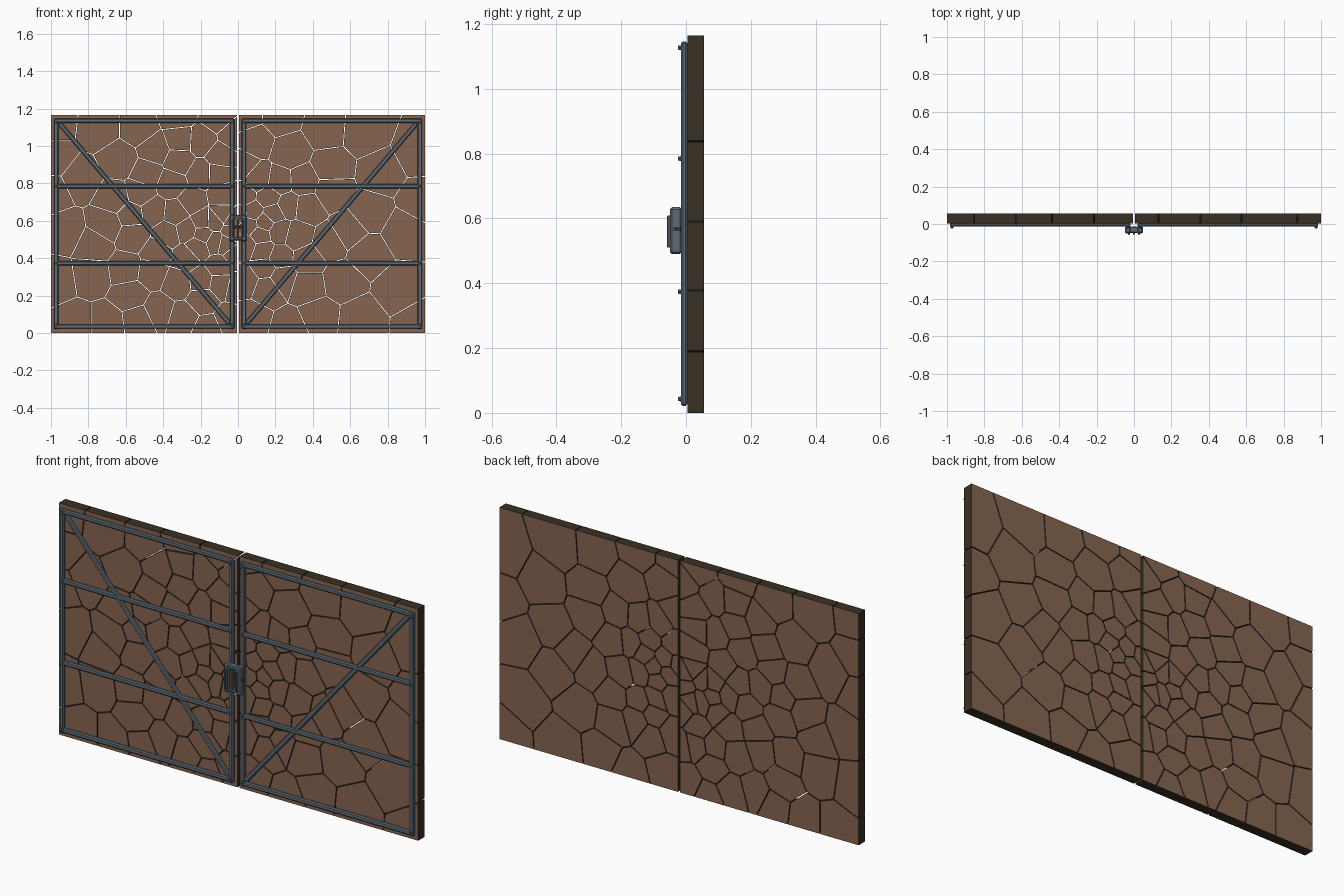
import bpy, bmesh, math, random
from mathutils import Vector

cube = bpy.data.objects.get("Cube")
if cube:
    bpy.data.objects.remove(cube, do_unlink=True)
random.seed(11)

HEIGHT = 1.165
FRONT, BACK = 0.004, 0.056
CRACK = 0.0022          # half width of a crack
SLIT = 0.006            # half width of the slit between leaves


def material(name, rgb):
    m = bpy.data.materials.new(name)
    m.use_nodes = True
    m.diffuse_color = (*rgb, 1)
    m.node_tree.nodes["Principled BSDF"].inputs["Base Color"].default_value = (*rgb, 1)
    return m


WOOD = material("brown wood", (0.24, 0.13, 0.08))
CORE = material("dark wood core", (0.04, 0.03, 0.018))
STEEL = material("blue grey steel", (0.11, 0.145, 0.175))


def finish(bm, name, mats, bevel=0):
    bmesh.ops.recalc_face_normals(bm, faces=bm.faces[:])
    mesh = bpy.data.meshes.new(name)
    bm.to_mesh(mesh)
    bm.free()
    for m in mats:
        mesh.materials.append(m)
    ob = bpy.data.objects.new(name, mesh)
    bpy.context.collection.objects.link(ob)
    if bevel:
        mod = ob.modifiers.new("chamfer", "BEVEL")
        mod.width, mod.segments = bevel, 1
    return ob


def box(name, x, y, z, mat=STEEL, bevel=0.004):
    bm = bmesh.new()
    bmesh.ops.create_cube(bm, size=1)
    for v in bm.verts:
        v.co = [lo + (c + 0.5) * (hi - lo) for c, (lo, hi) in zip(v.co, (x, y, z))]
    return finish(bm, name, [mat], bevel)


def clip(poly, point, normal):
    """Keep the part of a polygon behind a line."""
    out = []
    for a, b in zip(poly, poly[1:] + poly[:1]):
        da, db = (a - point).dot(normal), (b - point).dot(normal)
        if da <= 0:
            out.append(a)
        if da * db < 0:
            out.append(a.lerp(b, da / (da - db)))
    return out


def scatter(side, count):
    """Cell centres, crowded around the latch and sparse further out."""
    hub, seeds = Vector((side * 0.08, 0.55)), []
    for _ in range(6000):
        p = Vector((side * random.uniform(SLIT, 1), random.uniform(0, HEIGHT)))
        room = 0.045 + (0.13 if side < 0 else 0.17) * (p - hub).length
        if all((p - q).length > room for q in seeds):
            seeds.append(p)
        if len(seeds) >= count:
            break
    return seeds


# Cracked wooden leaves: each shard is a prism with a dark core on its edges
def leaf(name, side, count):
    seeds = scatter(side, count)
    x0, x1 = sorted((side * SLIT, side))
    corners = [Vector(c) for c in ((x0, 0), (x1, 0), (x1, HEIGHT), (x0, HEIGHT))]
    bm = bmesh.new()
    for s in seeds:
        poly = corners
        for other in seeds:
            if other is not s and poly:
                n = (other - s).normalized()
                poly = clip(poly, (s + other) / 2 - n * CRACK, n)
        if len(poly) < 3:
            continue
        near = [bm.verts.new((p.x, FRONT, p.y)) for p in poly]
        far = [bm.verts.new((p.x, BACK, p.y)) for p in poly]
        bm.faces.new(near)
        bm.faces.new(far[::-1])
        for i in range(len(poly)):
            j = (i + 1) % len(poly)
            bm.faces.new((near[i], far[i], far[j], near[j])).material_index = 1
    finish(bm, name, [WOOD, CORE])


leaf("right_leaf", -1, 62)
leaf("left_leaf", 1, 48)


# Steel bar between two points on the front of a leaf
def bar(name, a, b, width=0.024, front=-0.015):
    a, b = Vector((a[0], 0, a[1])), Vector((b[0], 0, b[1]))
    ob = box(name, (-width / 2, width / 2), (front, FRONT),
             (-(b - a).length / 2, (b - a).length / 2), bevel=0.005)
    ob.location = (a + b) / 2
    ob.rotation_euler.y = math.atan2(b.x - a.x, b.z - a.z)


def rivet(name, x, z):
    bm = bmesh.new()
    bmesh.ops.create_cone(bm, cap_ends=True, segments=8, radius1=0.008,
                          radius2=0.006, depth=0.012)
    ob = finish(bm, name, [STEEL])
    ob.rotation_euler.x = math.pi / 2
    ob.location = (x, -0.019, z)


# Frame, rails, brace and rivets, mirrored for both leaves
INNER, OUTER = 0.032, 0.973
for label, s in (("right", -1), ("left", 1)):
    for part, x in (("inner", INNER), ("outer", OUTER)):
        bar(f"{label}_{part}_stile", (s * x, 0.022), (s * x, 1.147))
    rails = {"bottom": 0.035, "lower": 0.374, "upper": 0.785, "top": 1.135}
    for part, z in rails.items():
        bar(f"{label}_{part}_rail", (s * INNER, z), (s * OUTER, z), front=-0.013)
        lift = {"bottom": 0.008, "top": -0.008}.get(part, 0)
        for where, x in (("inner", INNER), ("outer", OUTER)):
            rivet(f"{label}_{part}_{where}_rivet", s * x, z + lift)
    bar(f"{label}_brace", (s * 0.955, 1.122), (s * 0.045, 0.05), front=-0.011)

# Latch: a chamfered housing with an open frame of bars in front
for label, s in (("right", -1), ("left", 1)):
    x = sorted((s * 0.018, s * 0.048))
    box(f"latch_{label}_cheek", x, (-0.05, -0.012), (0.49, 0.635), bevel=0.007)
    x = sorted((s * 0.022, s * 0.032))
    box(f"latch_{label}_handle_bar", x, (-0.058, -0.046), (0.51, 0.61), bevel=0.002)
for label, z in (("bottom", 0.495), ("top", 0.612)):
    box(f"latch_{label}_bridge", (-0.04, 0.04), (-0.047, -0.014), (z, z + 0.018))
box("latch_bolt", (-0.049, 0.049), (-0.04, -0.015), (0.56, 0.575), CORE, 0.002)
box("latch_grip", (-0.006, 0.006), (-0.056, -0.04), (0.51, 0.61), WOOD, 0.002)
